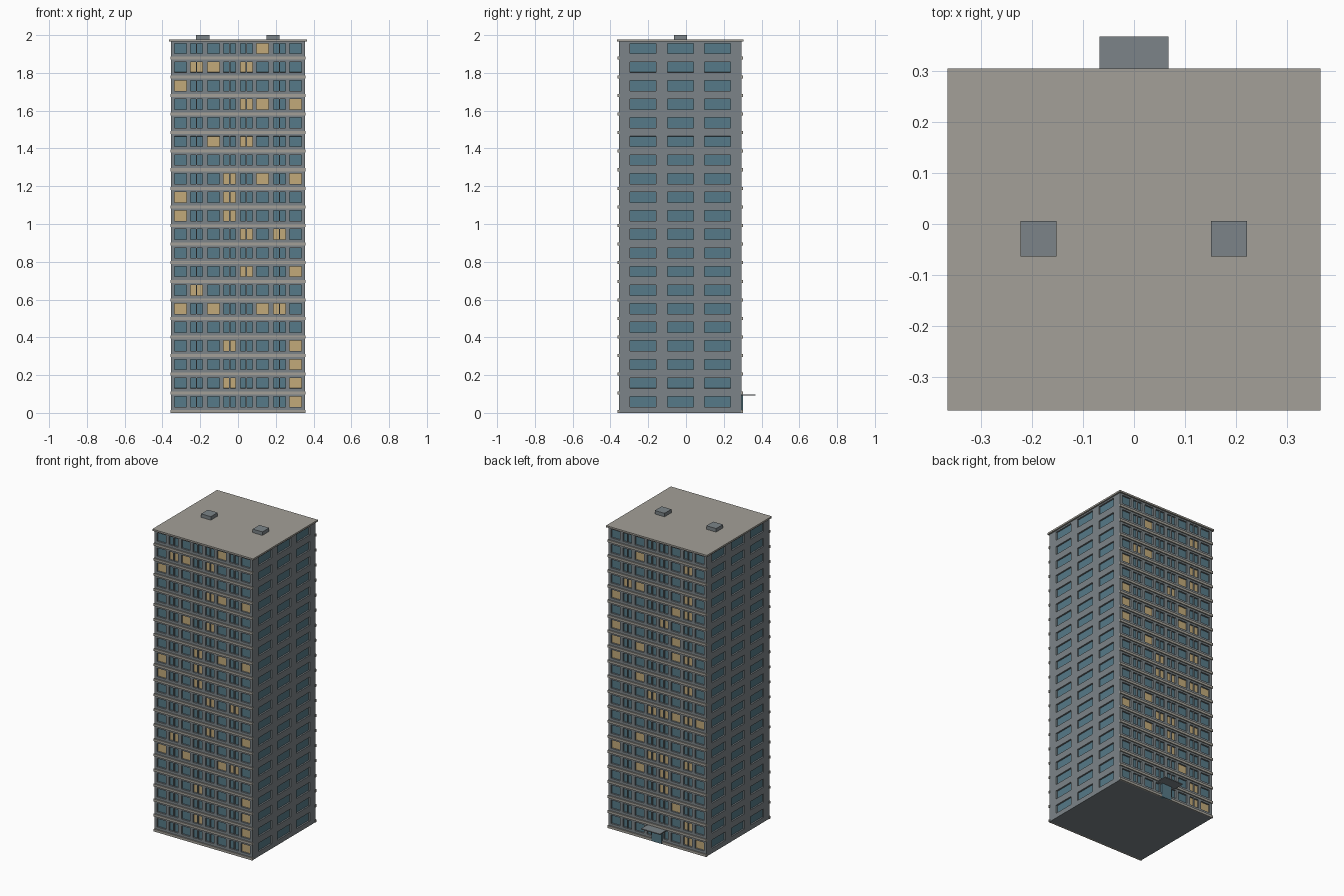
import bpy, bmesh
from math import pi
from mathutils import Matrix, Vector

cube = bpy.data.objects.get("Cube")
if cube:
    bpy.data.objects.remove(cube, do_unlink=True)


def material(name, rgb):
    """Flat material from display colour values between 0 and 255."""
    linear = [((c / 255 + 0.055) / 1.055) ** 2.4 for c in rgb] + [1]
    mat = bpy.data.materials.new(name)
    mat.use_nodes = True
    mat.diffuse_color = linear
    mat.node_tree.nodes["Principled BSDF"].inputs["Base Color"].default_value = linear
    return mat


concrete = material("grey_concrete", (124, 132, 136))
stone = material("warm_stone", (163, 160, 152))
glass = material("blue_glass", (86, 122, 136))
lamplight = material("lit_window", (194, 170, 122))

FLOORS = 20
PITCH = 0.0984
HEIGHT = FLOORS * PITCH
CENTRE = Vector((0, -0.03, 0))
HALF_X, HALF_Y = 0.355, 0.325
RECESS = 0.01


def add_object(name, bm, mats):
    mesh = bpy.data.meshes.new(name)
    bm.to_mesh(mesh)
    bm.free()
    for mat in mats:
        mesh.materials.append(mat)
    obj = bpy.data.objects.new(name, mesh)
    bpy.context.collection.objects.link(obj)
    return obj


def box(name, low, high, mat):
    low, high = Vector(low), Vector(high)
    bm = bmesh.new()
    size = high - low
    bmesh.ops.create_cube(bm, size=1, matrix=Matrix.Translation((low + high) / 2)
                          @ Matrix.Diagonal((*size, 1)))
    return add_object(name, bm, [mat])


def facade(name, angle, half_width, depth, panes, lit):
    """Wall grid with recessed panes; panes are (left, right, column)."""
    bm = bmesh.new()
    turn = Matrix.Translation(CENTRE) @ Matrix.Rotation(angle, 4, "Z")
    columns, edge = [], -half_width
    for left, right, col in sorted(panes):
        columns += [(edge, left, None), (left, right, col)]
        edge = right
    columns.append((edge, half_width, None))
    rows, edge = [], 0
    for floor in range(FLOORS):
        sill = floor * PITCH + 0.032
        rows += [(edge, sill, None), (sill, sill + 0.055, FLOORS - 1 - floor)]
        edge = sill + 0.055
    rows.append((edge, HEIGHT, None))

    openings = []
    for low, high, row in rows:
        for left, right, col in columns:
            corners = ((left, low), (right, low), (right, high), (left, high))
            face = bm.faces.new([bm.verts.new(turn @ Vector((u, -depth, z)))
                                 for u, z in corners])
            if row is not None and col is not None:
                openings.append((face, (row, col) in lit))
    bmesh.ops.remove_doubles(bm, verts=bm.verts, dist=0.0001)
    bm.normal_update()
    for face, is_lit in openings:
        bmesh.ops.inset_individual(bm, faces=[face], thickness=0.0003, depth=-RECESS)
        face.material_index = 2 if is_lit else 1
    return add_object(name, bm, [concrete, glass, lamplight])


def lit_set(pattern):
    """One word per floor from the top down, listing the lit columns."""
    return {(row, int(c)) for row, word in enumerate(pattern.split())
            for c in word if c != "-"}


# Window columns: single wide panes alternate with mullioned pairs
long_panes = []
centres = [0.044, 0.13, 0.219, 0.304]
for col, x in enumerate([-c for c in reversed(centres)] + centres):
    if col in (0, 2, 5, 7):
        long_panes.append((x - 0.032, x + 0.032, col))
    else:
        long_panes += [(x - 0.032, x - 0.003, col), (x + 0.003, x + 0.032, col)]
side_panes = [(y - 0.069, y + 0.069, i) for i, y in enumerate((-0.197, 0, 0.197))]

front_lit = lit_set("5 124 0 457 - 24 - 357 03 03 46 - 47 1 0256 - 37 7 37 7")
back_lit = lit_set("- 26 - 126 056 4 05 0256 0 26 3 34567 - 2 0346 24 4 5 6 67")

# Four walls
facade("front_wall", 0, HALF_X, HALF_Y, long_panes, front_lit)
facade("back_wall", pi, HALF_X, HALF_Y, long_panes, back_lit)
facade("right_wall", -pi / 2, HALF_Y, HALF_X, side_panes, set())
facade("left_wall", pi / 2, HALF_Y, HALF_X, side_panes, set())

# Base plate closing the underside
box("base", (-HALF_X, CENTRE.y - HALF_Y, 0), (HALF_X, CENTRE.y + HALF_Y, 0.004), concrete)

# Stone ledges at each floor line, front and back
for side, label in ((-1, "front"), (1, "back")):
    wall = CENTRE.y + side * HALF_Y
    ys = sorted((wall - side * 0.004, wall + side * 0.007))
    for floor in range(FLOORS):
        z = floor * PITCH
        box(f"{label}_ledge_{floor + 1}", (-0.358, ys[0], z),
            (0.358, ys[1], z + 0.016), stone)

# Roof slab and rooftop vents
box("roof", (-0.365, -0.365, HEIGHT - 0.002), (0.365, 0.305, 1.977), stone)
for x, label in ((-0.187, "right"), (0.186, "left")):
    box(f"{label}_roof_vent", (x - 0.035, -0.064, 1.977), (x + 0.035, 0.006, 2), concrete)

# Back entrance with canopy
back = CENTRE.y + HALF_Y
box("entrance_door", (-0.036, back - 0.012, 0), (0.036, back + 0.008, 0.092), glass)
box("entrance_canopy", (-0.068, back - 0.005, 0.092), (0.068, 0.367, 0.098), concrete)
